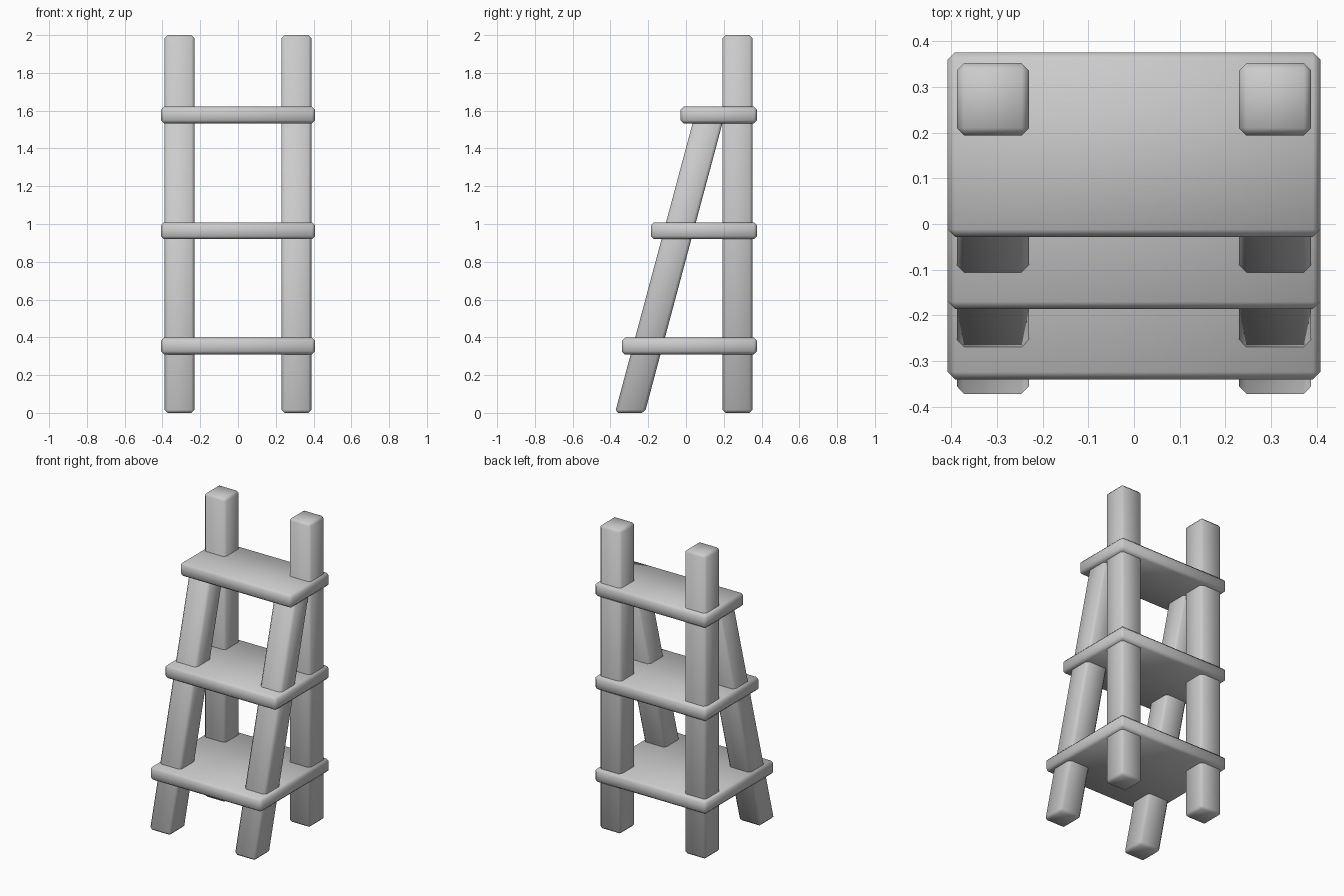
import bpy
import bmesh
from mathutils import Vector

cube = bpy.data.objects.get("Cube")
if cube:
    bpy.data.objects.remove(cube, do_unlink=True)

grey = bpy.data.materials.new("plain_grey")
grey.use_nodes = True
colour = (0.6, 0.6, 0.6, 1)
grey.diffuse_color = colour
grey.node_tree.nodes["Principled BSDF"].inputs["Base Color"].default_value = colour


def beam(name, low, high, lean=0.0, bevel=0.016):
    """Chamfered box between two corners, leaning in y by `lean` per unit of height."""
    low, high = Vector(low), Vector(high)
    bm = bmesh.new()
    bmesh.ops.create_cube(bm, size=1)
    for v in bm.verts:
        v.co = (low + high) / 2 + v.co * (high - low)
        v.co.y += lean * (v.co.z - low.z)
    bmesh.ops.bevel(bm, geom=bm.edges[:], offset=bevel, segments=1,
                    affect='EDGES', clamp_overlap=True)
    for f in bm.faces:
        f.smooth = True
    mesh = bpy.data.meshes.new(name)
    bm.to_mesh(mesh)
    bm.free()
    mesh.materials.append(grey)
    obj = bpy.data.objects.new(name, mesh)
    bpy.context.collection.objects.link(obj)
    return obj


# Upright back posts and leaning front legs
half = 0.079
for side, x in (("left", 0.309), ("right", -0.309)):
    beam("back_post_" + side, (x - half, 0.194, 0), (x + half, 0.352, 2))
    beam("front_leg_" + side, (x - half, -0.376, 0), (x + half, -0.218, 1.58), lean=0.268)

# Shelves, deeper towards the floor
for name, front, z in (("bottom_shelf", -0.34, 0.31),
                       ("middle_shelf", -0.186, 0.92),
                       ("top_shelf", -0.028, 1.533)):
    beam(name, (-0.408, front, z), (0.408, 0.376, z + 0.088))
